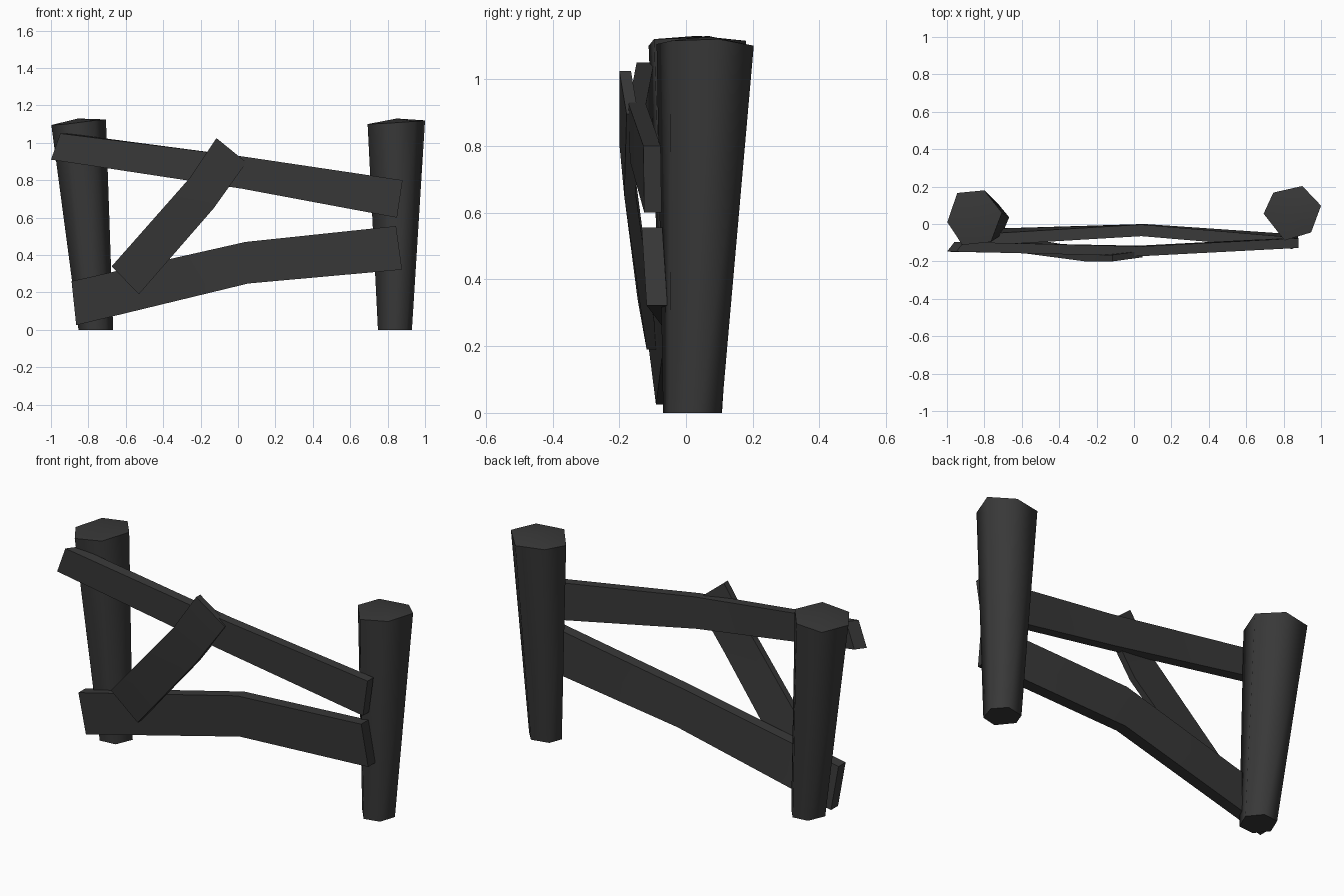
import bpy, bmesh, math
from mathutils import Vector

if "Cube" in bpy.data.objects:
    bpy.data.objects.remove(bpy.data.objects["Cube"])

wood = bpy.data.materials.new("dark_wood")
wood.diffuse_color = (0.04, 0.04, 0.04, 1)
wood.use_nodes = True
wood.node_tree.nodes["Principled BSDF"].inputs["Base Color"].default_value = wood.diffuse_color


def loft(name, rings, angle, peak=None):
    """Skin a list of closed rings and cap both ends, the last with an optional peak."""
    bm = bmesh.new()
    vs = [[bm.verts.new(p) for p in r] for r in rings]
    n = len(vs[0])
    for a, b in zip(vs, vs[1:]):
        for i in range(n):
            j = (i + 1) % n
            bm.faces.new((a[i], a[j], b[j], b[i]))
    bm.faces.new(vs[0][::-1])
    if peak:
        p = bm.verts.new(peak)
        for i in range(n):
            bm.faces.new((vs[-1][i], vs[-1][(i + 1) % n], p))
    else:
        bm.faces.new(vs[-1])
    bmesh.ops.recalc_face_normals(bm, faces=bm.faces)
    me = bpy.data.meshes.new(name)
    bm.to_mesh(me)
    bm.free()
    ob = bpy.data.objects.new(name, me)
    bpy.context.collection.objects.link(ob)
    me.materials.append(wood)
    bpy.ops.object.select_all(action='DESELECT')
    ob.select_set(True)
    bpy.context.view_layer.objects.active = ob
    bpy.ops.object.shade_smooth_by_angle(angle=math.radians(angle))
    return ob


def post(name, foot, foot_r, top, rim_heights):
    """Tapered six-sided post with an uneven, slightly peaked top."""
    c = sum((Vector(p) for p in top), Vector((0, 0))) / len(top)
    bottom = []
    for x, y in top:
        d = (Vector((x, y)) - c).normalized() * foot_r
        bottom.append((foot[0] + d.x, foot[1] + d.y, 0))
    rim = [(x, y, z) for (x, y), z in zip(top, rim_heights)]
    return loft(name, [bottom, rim], 70, (c.x, c.y, 1.13))


def plank(name, stations, thick, start_skew=0):
    """Bent board: each station gives the upper and lower front corners."""
    back = Vector((0, thick, 0))
    rings = []
    for upper, lower in stations:
        u, l = Vector(upper), Vector(lower)
        rings.append([u, l, l + back, u + back])
    for p in rings[0][2:]:
        p.x += start_skew
    return loft(name, rings, 30)


# Posts
post("left_post", (-0.76, 0.02), 0.094,
     [(-0.998, 0.01), (-0.918, -0.112), (-0.765, -0.096),
      (-0.706, 0.06), (-0.80, 0.18), (-0.945, 0.166)],
     [1.095, 1.10, 1.12, 1.125, 1.115, 1.10])
post("right_post", (0.84, 0.02), 0.092,
     [(0.693, 0.055), (0.805, -0.088), (0.947, -0.045),
      (1.0, 0.098), (0.90, 0.203), (0.745, 0.168)],
     [1.10, 1.105, 1.115, 1.12, 1.10, 1.105])

# Rails: the upper one bows forward, the lower one bows back
plank("upper_rail",
      [((-0.95, -0.148, 1.05), (-1.0, -0.148, 0.91)),
       ((0.04, -0.172, 0.925), (0.02, -0.168, 0.755)),
       ((0.88, -0.128, 0.80), (0.85, -0.125, 0.60))], 0.052, 0.04)
plank("lower_rail",
      [((-0.89, -0.12, 0.26), (-0.865, -0.09, 0.025)),
       ((0.04, -0.065, 0.47), (0.055, -0.062, 0.248)),
       ((0.845, -0.133, 0.555), (0.877, -0.118, 0.322))], 0.062)

# Diagonal brace across the rails
plank("diagonal_brace",
      [((-0.675, -0.145, 0.34), (-0.53, -0.118, 0.19)),
       ((-0.26, -0.20, 0.81), (-0.13, -0.185, 0.65)),
       ((-0.115, -0.20, 1.025), (0.045, -0.178, 0.895))], 0.035)
